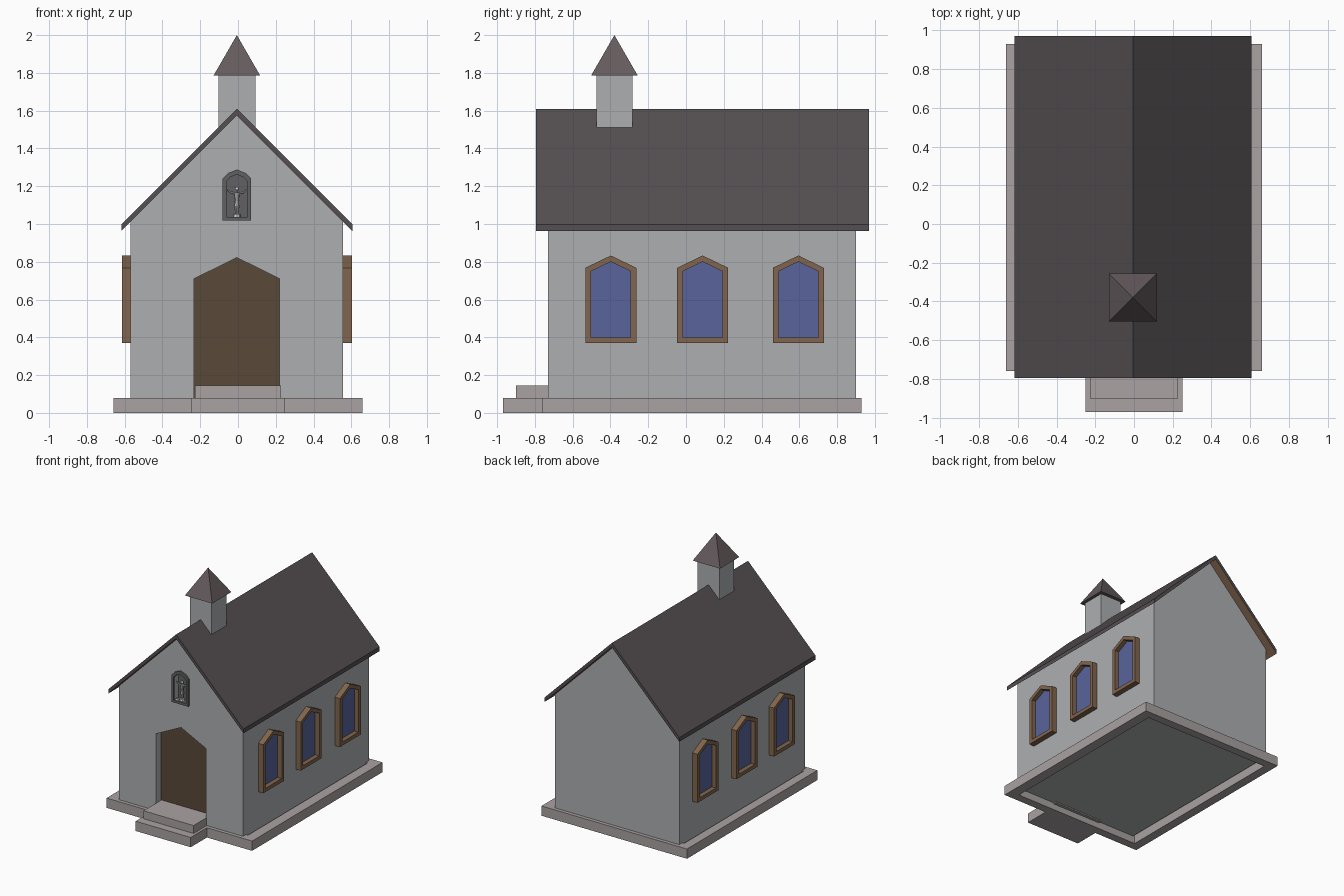
import bpy, bmesh
from mathutils import Vector

if "Cube" in bpy.data.objects:
    bpy.data.objects.remove(bpy.data.objects["Cube"])

CX = -0.006  # centre line of walls and roof


def material(name, r, g, b):
    m = bpy.data.materials.new(name)
    m.diffuse_color = (r, g, b, 1)
    m.use_nodes = True
    m.node_tree.nodes["Principled BSDF"].inputs["Base Color"].default_value = m.diffuse_color
    return m


WALL = material("plaster", 0.42, 0.43, 0.44)
STONE = material("stone", 0.40, 0.36, 0.36)
ROOF = material("slate", 0.09, 0.078, 0.083)
SPIRE = material("spire_slate", 0.13, 0.105, 0.11)
WOOD = material("wood", 0.22, 0.13, 0.075)
DOOR = material("door_wood", 0.10, 0.065, 0.04)
GLASS = material("glass", 0.10, 0.13, 0.33)
DARK = material("dark_stone", 0.12, 0.12, 0.125)


def finish(name, bm, *mats):
    bmesh.ops.recalc_face_normals(bm, faces=bm.faces)
    me = bpy.data.meshes.new(name)
    bm.to_mesh(me)
    bm.free()
    for m in mats:
        me.materials.append(m)
    ob = bpy.data.objects.new(name, me)
    bpy.context.collection.objects.link(ob)
    return ob


def place(axis, u, v, t):
    return {"X": (t, u, v), "Y": (u, t, v), "Z": (u, v, t)}[axis]


def prism(name, profile, axis, a, b, mat=None):
    """Extrude a closed profile along an axis from a to b."""
    bm = bmesh.new()
    rings = [[bm.verts.new(place(axis, u, v, t)) for u, v in profile] for t in (a, b)]
    n = len(profile)
    bm.faces.new(rings[0])
    bm.faces.new(rings[1])
    for i in range(n):
        j = (i + 1) % n
        bm.faces.new((rings[0][i], rings[0][j], rings[1][j], rings[1][i]))
    return finish(name, bm, *([mat] if mat else []))


def frame(name, outer, inner, axis, a, b, mat):
    """Extrude the band between two matching profiles."""
    bm = bmesh.new()
    loops = [[bm.verts.new(place(axis, u, v, t)) for u, v in p]
             for p, t in ((outer, a), (outer, b), (inner, b), (inner, a))]
    n = len(outer)
    for k in range(4):
        p, q = loops[k], loops[(k + 1) % 4]
        for i in range(n):
            j = (i + 1) % n
            bm.faces.new((p[i], p[j], q[j], q[i]))
    return finish(name, bm, mat)


def rect(u0, u1, v0, v1):
    return [(u0, v0), (u1, v0), (u1, v1), (u0, v1)]


def pointed(c, w, z0, shoulder, apex):
    return [(c - w, z0), (c + w, z0), (c + w, shoulder), (c, apex), (c - w, shoulder)]


def arch(w, z0, shoulder, apex):
    mid = shoulder + (apex - shoulder) * 0.62
    return [(CX + x, z) for x, z in ((-w, z0), (w, z0), (w, shoulder), (w * 0.62, mid),
                                     (0, apex), (-w * 0.62, mid), (-w, shoulder))]


def cut(target, cutter):
    mod = target.modifiers.new("cut", "BOOLEAN")
    mod.operation, mod.solver, mod.object = "DIFFERENCE", "EXACT", cutter
    bpy.context.view_layer.objects.active = target
    bpy.ops.object.modifier_apply(modifier=mod.name)
    bpy.data.objects.remove(cutter)


# Plinth ring and entrance steps
frame("plinth", rect(-0.66, 0.66, -0.76, 0.93), rect(-0.585, 0.575, -0.69, 0.86),
      "Z", 0, 0.08, STONE)
prism("lower_step", rect(-0.25, 0.25, -0.97, -0.755), "Z", 0, 0.08, STONE)
prism("upper_step", rect(-0.227, 0.227, -0.90, -0.665), "Z", 0.05, 0.145, STONE)

# Gabled walls with doorway and niche recesses
walls = prism("walls", pointed(CX, 0.563, 0.06, 1.015, 1.578), "Y", -0.73, 0.90, WALL)
door_shape = pointed(CX, 0.227, 0.08, 0.71, 0.822)
niche_in = arch(0.056, 1.038, 1.225, 1.262)
cut(walls, prism("door_cutter", door_shape, "Y", -0.8, -0.665))
cut(walls, prism("niche_cutter", niche_in, "Y", -0.8, -0.68))
prism("door", door_shape, "Y", -0.668, -0.66, DOOR)

# Roof shell with wooden underside
w, top, t = 0.612, 1.61, 0.035
roof = prism("roof", [(CX - w, top - w), (CX, top), (CX + w, top - w),
                      (CX + w, top - w - t), (CX, top - t), (CX - w, top - w - t)],
             "Y", -0.795, 0.97, ROOF)
roof.data.materials.append(WOOD)
for p in roof.data.polygons:
    if p.normal.z < -0.3:
        p.material_index = 1

# Bell turret and its pyramid cap
prism("turret", rect(CX - 0.098, CX + 0.098, -0.475, -0.283), "Z", 1.51, 1.79, WALL)
bm = bmesh.new()
base = [bm.verts.new((x, y, 1.785)) for x, y in rect(CX - 0.124, CX + 0.124, -0.503, -0.255)]
tip = bm.verts.new((CX, -0.379, 2.0))
bm.faces.new(base)
for i in range(4):
    bm.faces.new((base[i], base[(i + 1) % 4], tip))
finish("turret_cap", bm, SPIRE)

# Side windows, three on each side
for side, label in ((1, "right"), (-1, "left")):
    for i, y in enumerate((-0.398, 0.088, 0.595)):
        outer = pointed(y, 0.135, 0.37, 0.768, 0.833)
        inner = pointed(y, 0.104, 0.40, 0.75, 0.80)
        x0, x1, xg = (CX + side * d for d in (0.55, 0.609, 0.572))
        frame(f"{label}_window_frame_{i + 1}", outer, inner, "X", x0, x1, WOOD)
        prism(f"{label}_window_glass_{i + 1}", inner, "X", x0, xg, GLASS)

# Niche surround and back panel
frame("niche_frame", arch(0.076, 1.018, 1.24, 1.288), niche_in, "Y", -0.745, -0.69, DARK)
prism("niche_back", niche_in, "Y", -0.684, -0.678, DARK)

# Small statue with raised arms on a pedestal
bm = bmesh.new()


def limb(p, q, r1, r2):
    p, q = Vector(p), Vector(q)
    d = q - p
    made = bmesh.ops.create_cone(bm, cap_ends=True, segments=8, radius1=r1, radius2=r2,
                                 depth=d.length)["verts"]
    turn = d.to_track_quat("Z", "Y")
    for v in made:
        v.co = turn @ v.co + (p + q) / 2


Y = -0.715
limb((CX, Y, 1.036), (CX, Y, 1.052), 0.022, 0.018)
limb((CX, Y, 1.095), (CX, Y, 1.125), 0.013, 0.011)
limb((CX, Y, 1.125), (CX, Y, 1.168), 0.010, 0.016)
limb((CX, Y, 1.165), (CX, Y, 1.18), 0.006, 0.005)
for s in (-1, 1):
    limb((CX + s * 0.006, Y, 1.10), (CX + s * 0.004, Y, 1.05), 0.008, 0.004)
    limb((CX + s * 0.012, Y, 1.162), (CX + s * 0.034, Y, 1.168), 0.006, 0.005)
    limb((CX + s * 0.033, Y, 1.167), (CX + s * 0.05, Y, 1.182), 0.005, 0.003)
head = bmesh.ops.create_icosphere(bm, subdivisions=2, radius=0.010)["verts"]
for v in head:
    v.co += Vector((CX, Y, 1.187))
statue = finish("statue", bm)
bpy.ops.object.select_all(action="DESELECT")
statue.select_set(True)
bpy.context.view_layer.objects.active = statue
bpy.ops.object.shade_smooth_by_angle()
